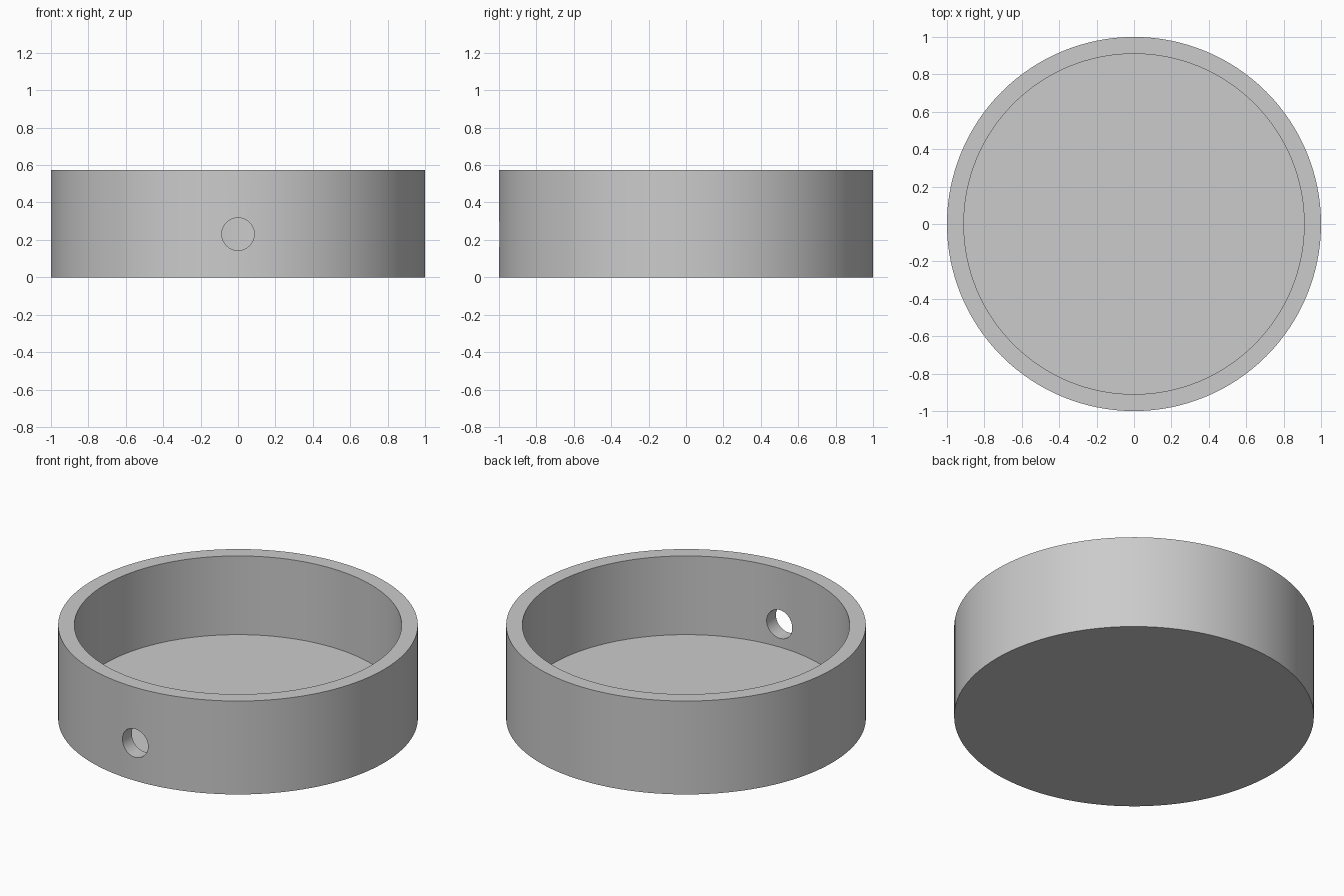
import bpy
import math

cube = bpy.data.objects.get("Cube")
if cube:
    bpy.data.objects.remove(cube, do_unlink=True)

HEIGHT, OUTER, WALL = 0.573, 1.0, 0.09
HOLE_Z, HOLE_RADIUS = 0.231, 0.087

grey = bpy.data.materials.new("plain grey")
grey.use_nodes = True
colour = (0.6, 0.6, 0.6, 1)
grey.diffuse_color = colour
grey.node_tree.nodes["Principled BSDF"].inputs["Base Color"].default_value = colour


def cylinder(name, radius, depth, location, rotation=(0, 0, 0), sides=128):
    bpy.ops.mesh.primitive_cylinder_add(vertices=sides, radius=radius, depth=depth,
                                        location=location, rotation=rotation)
    obj = bpy.context.object
    obj.name = name
    obj.data.materials.append(grey)
    return obj


def cut(target, cutter):
    mod = target.modifiers.new("cut", "BOOLEAN")
    mod.operation = "DIFFERENCE"
    mod.solver = "EXACT"
    mod.object = cutter
    bpy.context.view_layer.objects.active = target
    bpy.ops.object.modifier_apply(modifier=mod.name)
    bpy.data.objects.remove(cutter, do_unlink=True)


# Round dish body
dish = cylinder("round_dish", OUTER, HEIGHT, (0, 0, HEIGHT / 2))

# Hollow interior above the floor
cut(dish, cylinder("hollow_cutter", OUTER - WALL, HEIGHT, (0, 0, WALL + HEIGHT / 2)))

# Round hole through the front wall
cut(dish, cylinder("hole_cutter", HOLE_RADIUS, 0.4, (0, -OUTER, HOLE_Z),
                   (math.pi / 2, 0, 0), 48))

# Smooth walls with sharp rims
bpy.ops.object.select_all(action="DESELECT")
dish.select_set(True)
bpy.context.view_layer.objects.active = dish
bpy.ops.object.shade_smooth_by_angle(angle=math.radians(30))
